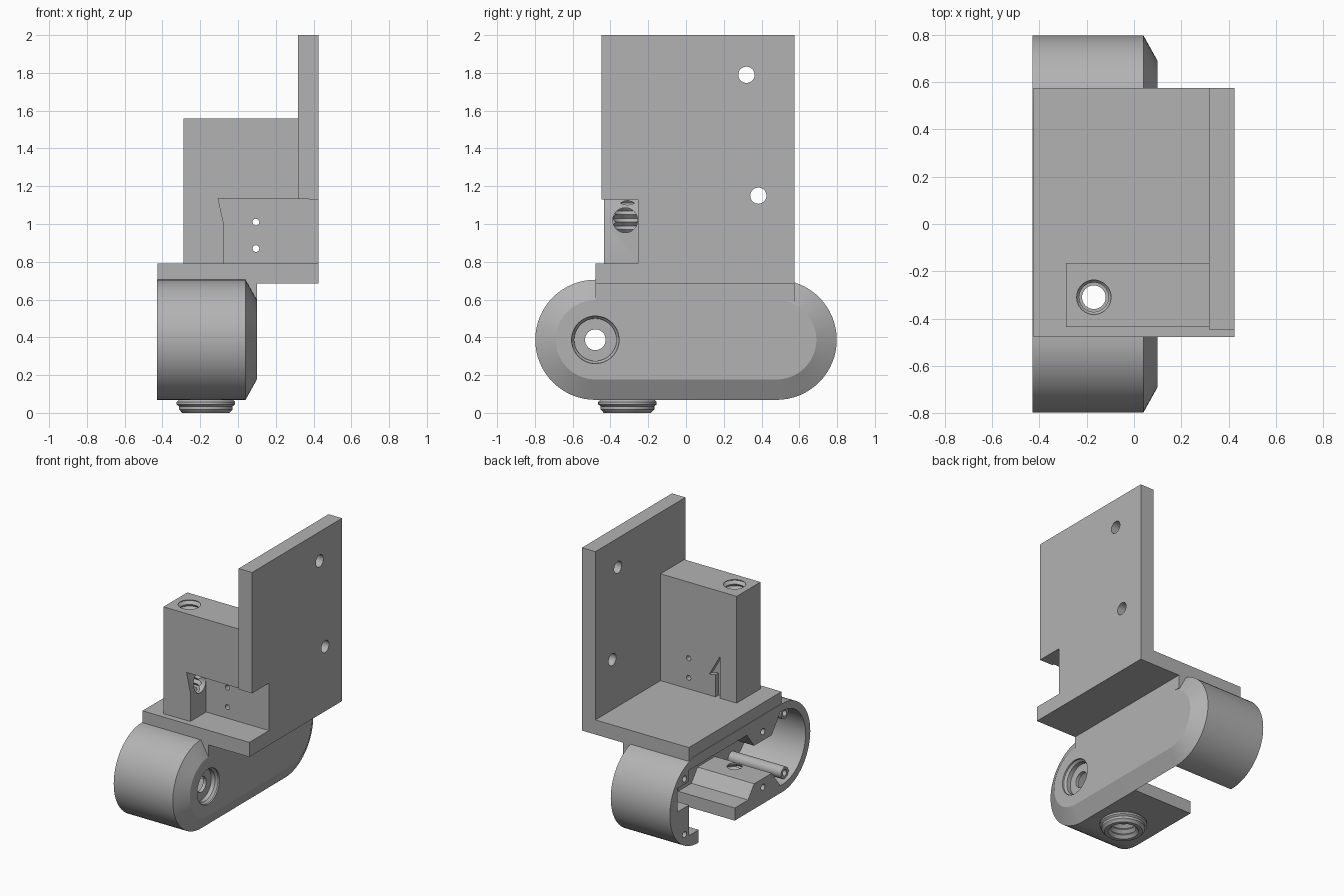
import bpy, bmesh, math
from mathutils import Vector

cube = bpy.data.objects.get("Cube")
if cube:
    bpy.data.objects.remove(cube, do_unlink=True)

grey = bpy.data.materials.new("plain grey")
grey.use_nodes = True
grey.diffuse_color = (0.45, 0.45, 0.45, 1)
grey.node_tree.nodes["Principled BSDF"].inputs["Base Color"].default_value = grey.diffuse_color


def loft(name, rings):
    """Closed solid skinned through rings that have equal point counts."""
    bm = bmesh.new()
    loops = [[bm.verts.new(p) for p in ring] for ring in rings]
    for a, b in zip(loops, loops[1:]):
        for i in range(len(a)):
            j = (i + 1) % len(a)
            bm.faces.new((a[i], a[j], b[j], b[i]))
    bm.faces.new(loops[0])
    bm.faces.new(loops[-1])
    bmesh.ops.recalc_face_normals(bm, faces=bm.faces)
    mesh = bpy.data.meshes.new(name)
    bm.to_mesh(mesh)
    bm.free()
    mesh.materials.append(grey)
    obj = bpy.data.objects.new(name, mesh)
    bpy.context.collection.objects.link(obj)
    return obj


def box(name, x, y, z):
    return loft(name, [[(x[i], y[0], k), (x[i], y[1], k), (x[i], y[1], z[1] + z[0] - k),
                        (x[i], y[0], z[1] + z[0] - k)] for i in (0, 1) for k in (z[0],)])


def prism_y(name, outline, y):
    return loft(name, [[(a, v, b) for a, b in outline] for v in y])


def prism_x(name, outline, x):
    return loft(name, [[(v, a, b) for a, b in outline] for v in x])


def lathe(name, axis, centre, profile, segs=40):
    """Solid of revolution; profile holds (radius, position along axis)."""
    rings = []
    for r, t in profile:
        ring = []
        for i in range(segs):
            a = math.tau * i / segs
            u, v = centre[0] + r * math.cos(a), centre[1] + r * math.sin(a)
            ring.append({"x": (t, u, v), "y": (u, t, v), "z": (u, v, t)}[axis])
        rings.append(ring)
    return loft(name, rings)


def rod(name, axis, centre, r, span, segs=32):
    return lathe(name, axis, centre, [(r, span[0]), (r, span[1])], segs)


def thread(bottom, top, inner, outer, pitch):
    """Zigzag profile of a screw thread."""
    n = round((top - bottom) / pitch)
    pts = []
    for i in range(n):
        pts += [(outer, bottom + i * pitch), (inner, bottom + (i + 0.5) * pitch)]
    return pts + [(outer, top)]


def boolean(obj, tools, operation="DIFFERENCE"):
    for tool in tools:
        mod = obj.modifiers.new("bool", "BOOLEAN")
        mod.operation, mod.solver, mod.object = operation, "EXACT", tool
    bpy.context.view_layer.update()
    result = bpy.data.meshes.new_from_object(obj.evaluated_get(bpy.context.evaluated_depsgraph_get()))
    obj.modifiers.clear()
    obj.data = result
    for tool in tools:
        bpy.data.objects.remove(tool, do_unlink=True)


def stadium(x, r, half=0.48, z=0.387, n=32):
    ring = []
    for side in (1, -1):
        for i in range(n + 1):
            a = -math.pi / 2 + math.pi * i / n
            ring.append((x, side * (half + r * math.cos(a)), z + side * r * math.sin(a)))
    return ring


SCREW = (-0.17, -0.31)   # vertical screw axis
MID = 0.387              # height of the housing axis

# Rounded housing with a bevelled face
housing = loft("housing", [stadium(-0.43, 0.318), stadium(0.04, 0.318), stadium(0.1, 0.21)])
boolean(housing, [
    box("cavity", (-0.5, 0.02), (-0.48, 0.58), (0.16, 0.63)),
    rod("cavity_round", "x", (-0.48, MID), 0.265, (-0.5, 0.021), 48),
    box("cavity_side", (-0.5, 0.019), (0.5, 0.71), (0.38, 0.55)),
    box("floor_gap", (-0.5, 0.04), (0.06, 0.47), (0, 0.2)),
])

# Inner ridges that hold the screw
ridge_shape = [(-0.06, 0.12), (-0.16, 0.25), (-0.36, 0.25), (-0.46, 0.12)]
ridges = [prism_x("lower_ridge", ridge_shape, (-0.43, 0.03)),
          prism_x("upper_ridge", [(y, 2 * MID - z) for y, z in ridge_shape], (-0.43, 0.031))]

# Threaded foot under the housing
foot = lathe("foot", "z", SCREW, [(0.125, 0), (0.142, 0.018), (0.142, 0.035),
                                  (0.155, 0.045), (0.155, 0.058), (0.14, 0.072), (0.14, 0.11)], 48)
boolean(housing, ridges + [foot], "UNION")

# Holes through the housing
boolean(housing, [
    lathe("foot_thread", "z", SCREW, [(0.105, -0.02)] + thread(0.0, 0.24, 0.08, 0.1, 0.04)),
    rod("screw_hole", "z", SCREW, 0.05, (0.1, 0.9)),
    lathe("face_recess", "x", (-0.48, MID), [(0.128, 0.12), (0.125, 0.09), (0.112, 0.075), (0.112, 0.045)], 48),
    rod("face_hole", "x", (-0.48, MID), 0.055, (-0.1, 0.2)),
] + [rod("rim_hole", "x", (y, MID + s * 0.2), 0.022, (-0.5, -0.3), 16)
     for y in (-0.26, 0.63) for s in (1, -1)])

# Screw pillars in the rounded end
for side, label in ((1, "upper"), (-1, "lower")):
    spot = (-0.55, MID + side * 0.215)
    pillar = rod(label + "_pillar", "x", spot, 0.042, (-0.4, 0.04), 24)
    boolean(pillar, [rod("pilot", "x", spot, 0.022, (-0.5, -0.25), 16)])

# Shelf and the web joining it to the housing
shelf = box("shelf", (-0.425, 0.425), (-0.478, 0.575), (0.685, 0.79))
boolean(shelf, [rod("screw_hole", "z", SCREW, 0.05, (0.5, 0.9))])
box("shelf_web", (0.022, 0.1), (-0.478, 0.575), (0.59, 0.69))

# Notch shared by the plate and the screw block
notch_shape = [(-0.075, 0.79), (0.5, 0.79), (0.5, 1.13), (-0.105, 1.135), (-0.075, 1.0)]


def notch():
    return prism_y("notch", notch_shape, (-0.6, -0.255))


# Tall mounting plate
plate = box("mounting_plate", (0.318, 0.425), (-0.447, 0.575), (0.685, 2.0))
boolean(plate, [notch()] + [rod("plate_hole", "x", c, 0.043, (0.2, 0.6))
                            for c in ((0.32, 1.79), (0.383, 1.15))])

# Screw block with threaded bore, side port and clip slot
block = box("screw_block", (-0.288, 0.33), (-0.435, -0.165), (0.785, 1.558))
slot_shape = [(-0.155, 0.79), (-0.12, 0.79), (-0.12, 0.95), (-0.07, 0.94), (-0.155, 1.09)]
boolean(block, [
    notch(),
    lathe("bore_thread", "z", SCREW, thread(0.95, 1.59, 0.062, 0.08, 0.04)),
    rod("screw_hole", "z", SCREW, 0.05, (0.7, 1.2)),
    rod("side_port", "x", (-0.322, 1.02), 0.066, (-0.17, 0.0)),
    prism_y("clip_slot", slot_shape, (-0.2, -0.1)),
] + [rod("pin_hole", "y", (0.095, z), 0.018, (-0.5, 0.0), 16) for z in (0.87, 1.01)])

# Smooth curved surfaces while keeping edges crisp
for obj in bpy.context.collection.objects:
    if obj.type == "MESH" and grey.name in obj.data.materials:
        bpy.ops.object.select_all(action="DESELECT")
        obj.select_set(True)
        bpy.context.view_layer.objects.active = obj
        bpy.ops.object.shade_smooth_by_angle(angle=math.radians(25))
